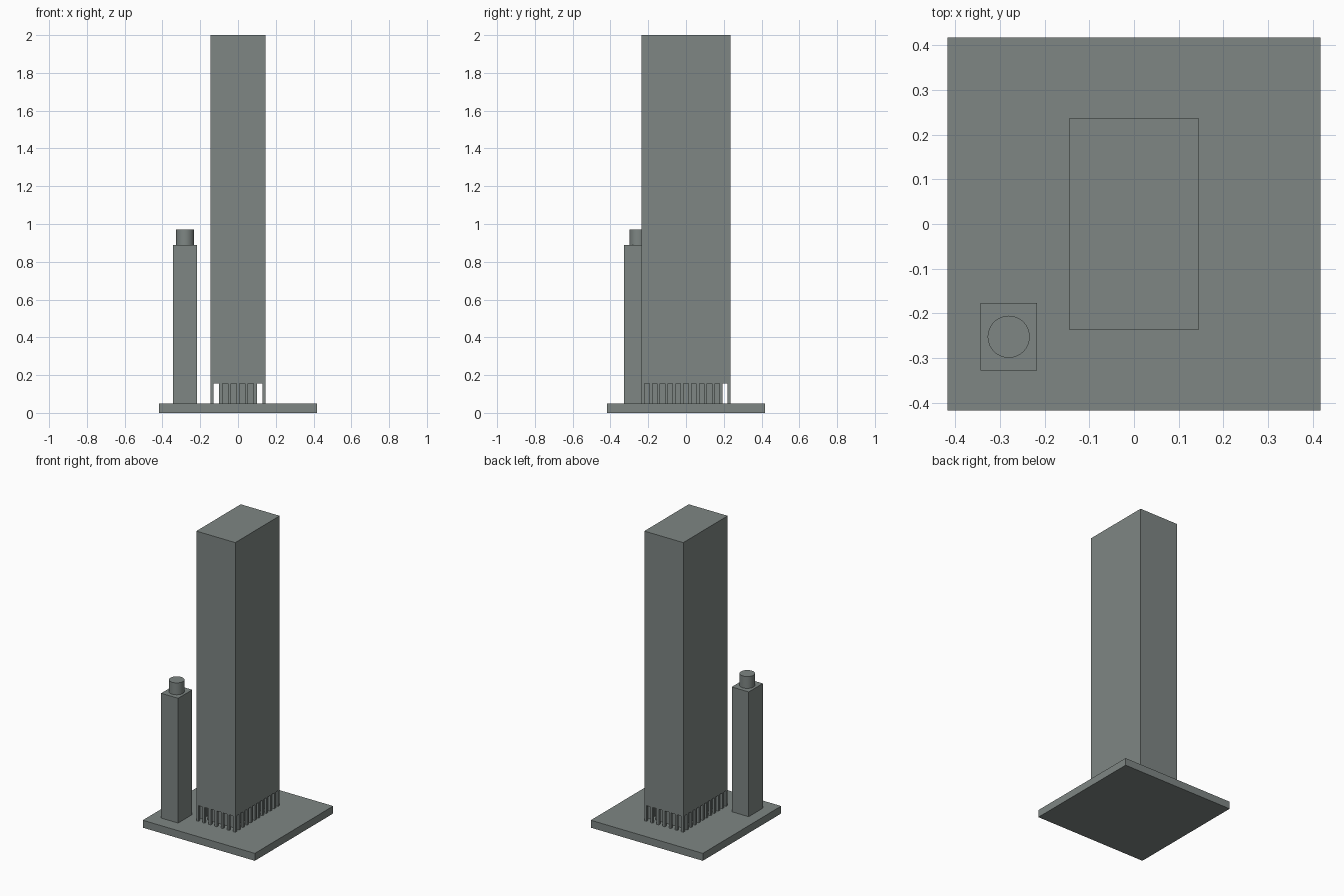
import bpy, bmesh, math
from mathutils import Matrix, Vector

if "Cube" in bpy.data.objects:
    bpy.data.objects.remove(bpy.data.objects["Cube"])

# One flat colour for the whole model
grey = bpy.data.materials.new("slate_grey")
grey.diffuse_color = (0.21, 0.24, 0.23, 1)
grey.use_nodes = True
grey.node_tree.nodes["Principled BSDF"].inputs["Base Color"].default_value = grey.diffuse_color


def add_box(bm, x0, x1, y0, y1, z0, z1):
    size = Vector((x1 - x0, y1 - y0, z1 - z0))
    mid = Vector((x0 + x1, y0 + y1, z0 + z1)) / 2
    bmesh.ops.create_cube(bm, size=1,
                          matrix=Matrix.Translation(mid) @ Matrix.Diagonal((*size, 1)))


def finish(name, bm):
    mesh = bpy.data.meshes.new(name)
    bm.to_mesh(mesh)
    bm.free()
    mesh.materials.append(grey)
    obj = bpy.data.objects.new(name, mesh)
    bpy.context.collection.objects.link(obj)
    return obj


def box(name, *bounds):
    bm = bmesh.new()
    add_box(bm, *bounds)
    return finish(name, bm)


HX, HY = 0.145, 0.236       # half footprint of the main tower
DECK, SOFFIT = 0.05, 0.156  # plaza top and tower underside
COL = 0.016                 # column width
NX, NY = 7, 12              # columns per side

# Plaza, main tower and recessed lobby
box("plaza", -0.417, 0.417, -0.417, 0.417, 0, DECK)
box("main_tower", -HX, HX, -HY, HY, SOFFIT, 2.0)
box("lobby_core", -0.095, 0.095, -0.188, 0.188, DECK, SOFFIT)

# Ring of columns under the tower
bm = bmesh.new()
for i in range(NX):
    for j in range(NY):
        if i in (0, NX - 1) or j in (0, NY - 1):
            x = (HX - COL / 2) * (2 * i / (NX - 1) - 1)
            y = (HY - COL / 2) * (2 * j / (NY - 1) - 1)
            add_box(bm, x - COL / 2, x + COL / 2, y - COL / 2, y + COL / 2, DECK, SOFFIT)
finish("columns", bm)

# Small tower with a round tank on its roof
box("side_tower", -0.343, -0.217, -0.327, -0.177, DECK, 0.89)
bm = bmesh.new()
bmesh.ops.create_cone(bm, cap_ends=True, segments=48, radius1=0.047, radius2=0.047,
                      depth=0.08, matrix=Matrix.Translation((-0.28, -0.252, 0.93)))
tank = finish("roof_tank", bm)
bpy.context.view_layer.objects.active = tank
tank.select_set(True)
bpy.ops.object.shade_smooth_by_angle(angle=math.radians(40))
